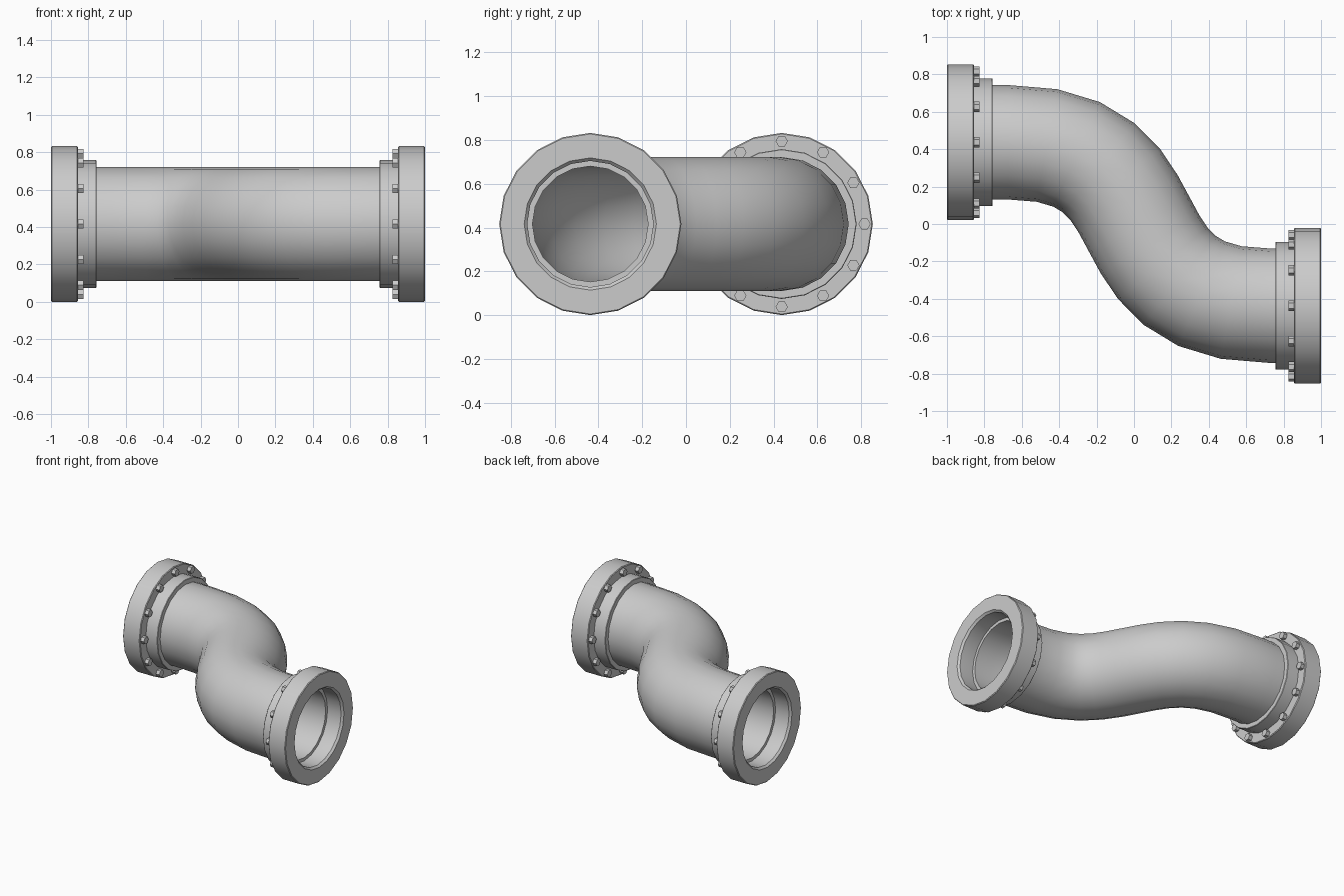
import bpy, bmesh
from math import sin, cos, pi, radians
from mathutils import Vector

if "Cube" in bpy.data.objects:
    bpy.data.objects.remove(bpy.data.objects["Cube"])

SIDES = 20
ZC = 0.416      # height of the pipe axis
YC = 0.437      # sideways offset of each pipe end


def finish(name, bm, angle=30):
    bmesh.ops.recalc_face_normals(bm, faces=bm.faces)
    mesh = bpy.data.meshes.new(name)
    bm.to_mesh(mesh)
    bm.free()
    obj = bpy.data.objects.new(name, mesh)
    bpy.context.collection.objects.link(obj)
    bpy.ops.object.select_all(action='DESELECT')
    obj.select_set(True)
    bpy.context.view_layer.objects.active = obj
    bpy.ops.object.shade_smooth_by_angle(angle=radians(angle))
    return obj


def skin(bm, rings):
    """Join a closed loop of rings into a hollow solid."""
    for a, b in zip(rings, rings[1:] + rings[:1]):
        n = len(a)
        for i in range(n):
            j = (i + 1) % n
            bm.faces.new((a[i], a[j], b[j], b[i]))


def ring(bm, centre, tangent, radius):
    side = Vector((-tangent.y, tangent.x, 0)).normalized()
    up = Vector((0, 0, 1))
    return [bm.verts.new(centre + side * radius * sin(2 * pi * i / SIDES)
                         + up * radius * cos(2 * pi * i / SIDES))
            for i in range(SIDES)]


# S-shaped pipe: straight ends joined by one Bezier bend
def bend(t):
    ctrl = [(-0.673, YC), (0.272, YC), (-0.218, -YC), (0.727, -YC)]
    w = [(1 - t)**3, 3 * t * (1 - t)**2, 3 * t * t * (1 - t), t**3]
    return Vector((sum(k * c[0] for k, c in zip(w, ctrl)),
                   sum(k * c[1] for k, c in zip(w, ctrl)), ZC))


path = [Vector((-0.87, YC, ZC))] + [bend(i / 12) for i in range(13)] + [Vector((0.87, -YC, ZC))]
tangents = [Vector((1, 0, 0)) for _ in path]
for i in range(2, len(path) - 2):
    tangents[i] = (bend((i - 1) / 12 + 0.01) - bend((i - 1) / 12 - 0.01)).normalized()
bm = bmesh.new()
outer = [ring(bm, p, t, 0.306) for p, t in zip(path, tangents)]
inner = [ring(bm, p, t, 0.264) for p, t in zip(path, tangents)]
skin(bm, outer + inner[::-1])
finish("curved_pipe", bm)


# Flange with collar, (x, radius) profile turned about the pipe axis
profile = [(1.0, 0.302), (1.0, 0.411), (0.995, 0.416), (0.86, 0.416), (0.855, 0.411),
           (0.855, 0.342), (0.76, 0.342), (0.757, 0.339), (0.757, 0.30),
           (0.865, 0.288), (0.985, 0.288)]
for name, s in (("left", -1), ("right", 1)):
    bm = bmesh.new()
    skin(bm, [ring(bm, Vector((s * x, -s * YC, ZC)), Vector((1, 0, 0)), r) for x, r in profile])
    finish(name + "_flange", bm)

    # Twelve hexagonal bolt heads on the inner face of the flange
    bm = bmesh.new()
    for k in range(12):
        a = 2 * pi * k / 12
        loops = []
        for x in (0.87, 0.826):
            loops.append([bm.verts.new((s * x,
                                        -s * YC + 0.378 * sin(a) + 0.028 * cos(pi * i / 3),
                                        ZC + 0.378 * cos(a) + 0.028 * sin(pi * i / 3)))
                          for i in range(6)])
        for i in range(6):
            j = (i + 1) % 6
            bm.faces.new((loops[0][i], loops[0][j], loops[1][j], loops[1][i]))
        bm.faces.new(loops[0])
        bm.faces.new(loops[1])
    finish(name + "_bolts", bm)
